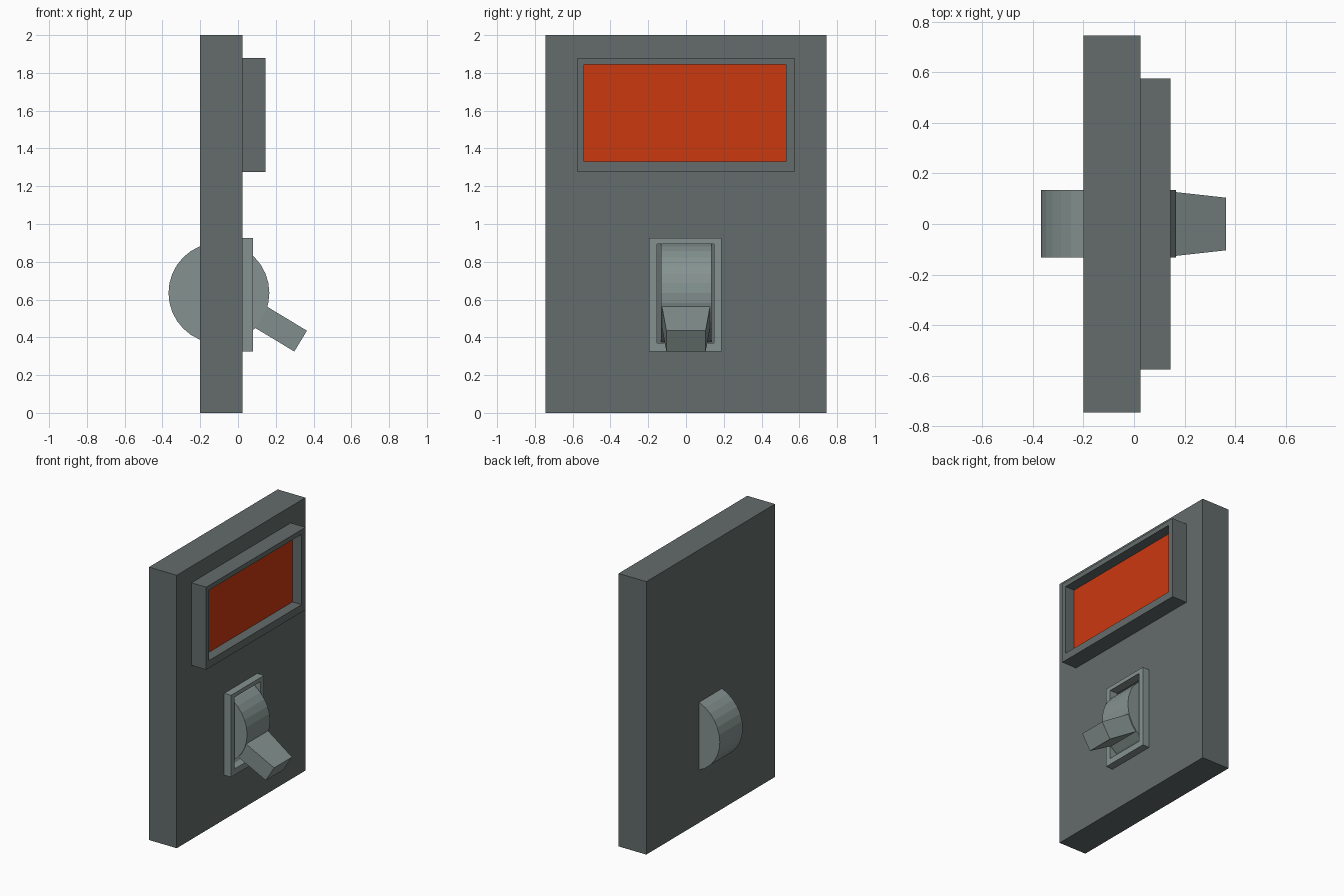
import bpy, bmesh, math
from mathutils import Matrix, Vector

if "Cube" in bpy.data.objects:
    bpy.data.objects.remove(bpy.data.objects["Cube"])


def material(name, rgb):
    m = bpy.data.materials.new(name)
    m.diffuse_color = (*rgb, 1)
    m.use_nodes = True
    m.node_tree.nodes["Principled BSDF"].inputs["Base Color"].default_value = m.diffuse_color
    return m


DARK = material("dark_grey", (0.125, 0.15, 0.145))
LIGHT = material("light_grey", (0.235, 0.29, 0.28))
RED = material("orange_red", (0.6, 0.04, 0.005))


def finish(name, bm, mat):
    bmesh.ops.recalc_face_normals(bm, faces=bm.faces)
    me = bpy.data.meshes.new(name)
    bm.to_mesh(me)
    bm.free()
    me.materials.append(mat)
    ob = bpy.data.objects.new(name, me)
    bpy.context.collection.objects.link(ob)
    return ob


def loft(name, sections, mat, caps=True):
    """Skin four-cornered sections; without caps the ends join into a ring."""
    bm = bmesh.new()
    loops = [[bm.verts.new(p) for p in s] for s in sections]
    pairs = list(zip(loops, loops[1:]))
    if caps:
        bm.faces.new(loops[0])
        bm.faces.new(loops[-1])
    else:
        pairs.append((loops[-1], loops[0]))
    for a, b in pairs:
        for i in range(4):
            j = (i + 1) % 4
            bm.faces.new((a[i], a[j], b[j], b[i]))
    return finish(name, bm, mat)


def rect(x, y0, y1, z0, z1):
    return [(x, y0, z0), (x, y1, z0), (x, y1, z1), (x, y0, z1)]


# Back plate with a pocket behind the switch
pocket = (-0.153, 0.147, 0.37, 0.895)
plate = (-0.745, 0.745, 0, 2)
loft("back_plate", [rect(-0.2, *plate), rect(0.025, *plate),
                    rect(0.025, *pocket), rect(-0.04, *pocket)], DARK)

# Display surround and its recessed screen
outer = (-0.575, 0.575, 1.275, 1.88)
inner = (-0.54, 0.53, 1.33, 1.845)
loft("screen_frame", [rect(0.025, *outer), rect(0.145, *outer),
                      rect(0.145, *inner), rect(0.025, *inner)], DARK, caps=False)
loft("screen", [rect(0.025, *inner), rect(0.07, *inner)], RED)

# Switch bezel
bezel = (-0.195, 0.188, 0.325, 0.925)
loft("switch_bezel", [rect(0.025, *bezel), rect(0.08, *bezel),
                      rect(0.08, *pocket), rect(0.025, *pocket)], LIGHT, caps=False)

# Pivot drum passing through the plate
bm = bmesh.new()
bmesh.ops.create_cone(bm, cap_ends=True, segments=32, radius1=0.267, radius2=0.267,
                      depth=0.266,
                      matrix=Matrix.Translation((-0.101, 0.001, 0.635))
                      @ Matrix.Rotation(math.pi / 2, 4, 'X'))
finish("switch_drum", bm, LIGHT)

# Tapered lever angled downward from the drum


def lever_end(top, bottom, half):
    (xt, zt), (xb, zb) = top, bottom
    return [(xb, -half, zb), (xb, half, zb), (xt, half, zt), (xt, -half, zt)]


loft("switch_lever", [lever_end((0.13, 0.577), (0.064, 0.466), 0.13),
                      lever_end((0.365, 0.435), (0.298, 0.325), 0.104)], LIGHT)
